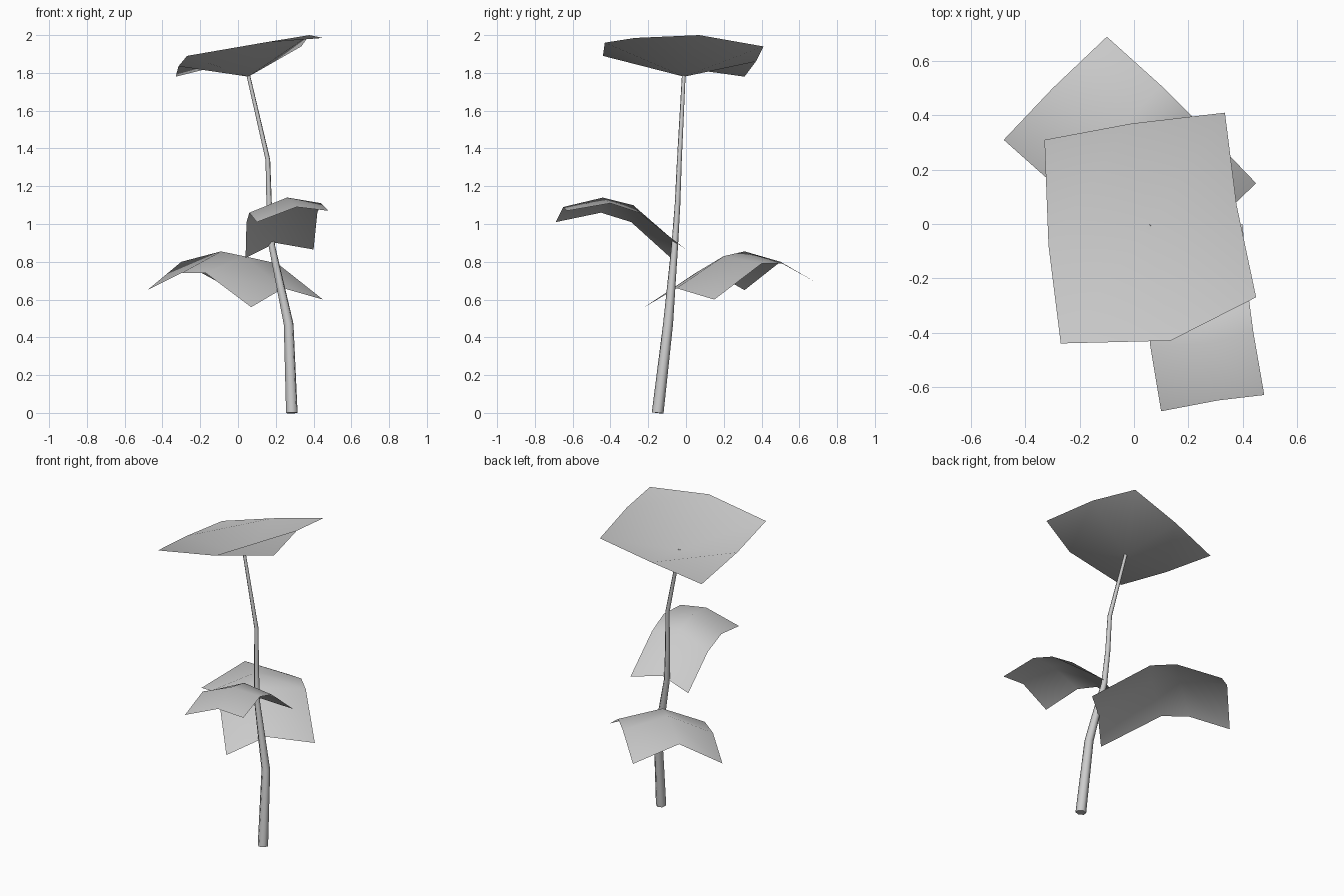
import bpy
from mathutils import Vector

cube = bpy.data.objects.get("Cube")
if cube:
    bpy.data.objects.remove(cube)

# one plain grey for the whole plant
grey = bpy.data.materials.new("leaf_grey")
grey.use_nodes = True
GREY = (0.6, 0.6, 0.6, 1)
grey.diffuse_color = GREY
grey.node_tree.nodes["Principled BSDF"].inputs["Base Color"].default_value = GREY


def add_mesh(name, verts, faces):
    mesh = bpy.data.meshes.new(name)
    mesh.from_pydata(verts, [], faces)
    mesh.materials.append(grey)
    mesh.shade_smooth()
    obj = bpy.data.objects.new(name, mesh)
    bpy.context.collection.objects.link(obj)
    return obj


def leaf(name, rows):
    """A thin bent sheet: rows run from base to tip, three points across."""
    verts = [p for row in rows for p in row]
    faces = [(i * 3 + j, i * 3 + j + 1, i * 3 + j + 4, i * 3 + j + 3)
             for i in range(len(rows) - 1) for j in range(2)]
    return add_mesh(name, verts, faces)


# stem: a tapered six-sided tube
def stem(name, path, sides=6):
    curve = bpy.data.curves.new(name, "CURVE")
    curve.dimensions = "3D"
    curve.bevel_depth = 1
    curve.bevel_resolution = 1
    curve.use_fill_caps = True
    spline = curve.splines.new("POLY")
    spline.points.add(len(path) - 1)
    for point, (x, y, z, radius) in zip(spline.points, path):
        point.co = (x, y, z, 1)
        point.radius = radius
    curve.materials.append(grey)
    obj = bpy.data.objects.new(name, curve)
    bpy.context.collection.objects.link(obj)


stem("stem", [(0.285, -0.15, 0.0, 0.032), (0.268, -0.095, 0.47, 0.027),
              (0.18, -0.06, 0.88, 0.018), (0.165, -0.045, 1.1, 0.015),
              (0.158, -0.035, 1.34, 0.013), (0.055, -0.012, 1.785, 0.010)])

# lowest leaf, reaching back and to the right
leaf("lower_leaf", [
    [(0.45, 0.15, 0.60), (0.24, -0.05, 0.66), (0.07, -0.22, 0.56)],
    [(0.21, 0.40, 0.79), (0.03, 0.20, 0.83), (-0.17, 0.05, 0.74)],
    [(0.10, 0.51, 0.79), (-0.09, 0.31, 0.855), (-0.30, 0.15, 0.74)],
    [(-0.10, 0.69, 0.69), (-0.30, 0.50, 0.80), (-0.48, 0.31, 0.65)]])

# middle leaf, reaching forward
leaf("middle_leaf", [
    [(0.04, -0.08, 0.82), (0.20, -0.05, 0.90), (0.40, 0.0, 0.865)],
    [(0.045, -0.29, 1.01), (0.24, -0.28, 1.10), (0.42, -0.25, 1.06)],
    [(0.06, -0.45, 1.06), (0.26, -0.44, 1.14), (0.44, -0.40, 1.11)],
    [(0.10, -0.69, 1.01), (0.31, -0.65, 1.09), (0.48, -0.63, 1.07)]])

# broad crown leaf, dished around the stem tip
leaf("top_leaf", [
    [(-0.27, -0.44, 1.89), (0.135, -0.43, 1.96), (0.45, -0.27, 1.985)],
    [(-0.315, -0.08, 1.835), (0.055, -0.01, 1.78), (0.378, 0.07, 2.0)],
    [(-0.33, 0.31, 1.78), (-0.01, 0.37, 1.86), (0.335, 0.41, 1.94)]])
